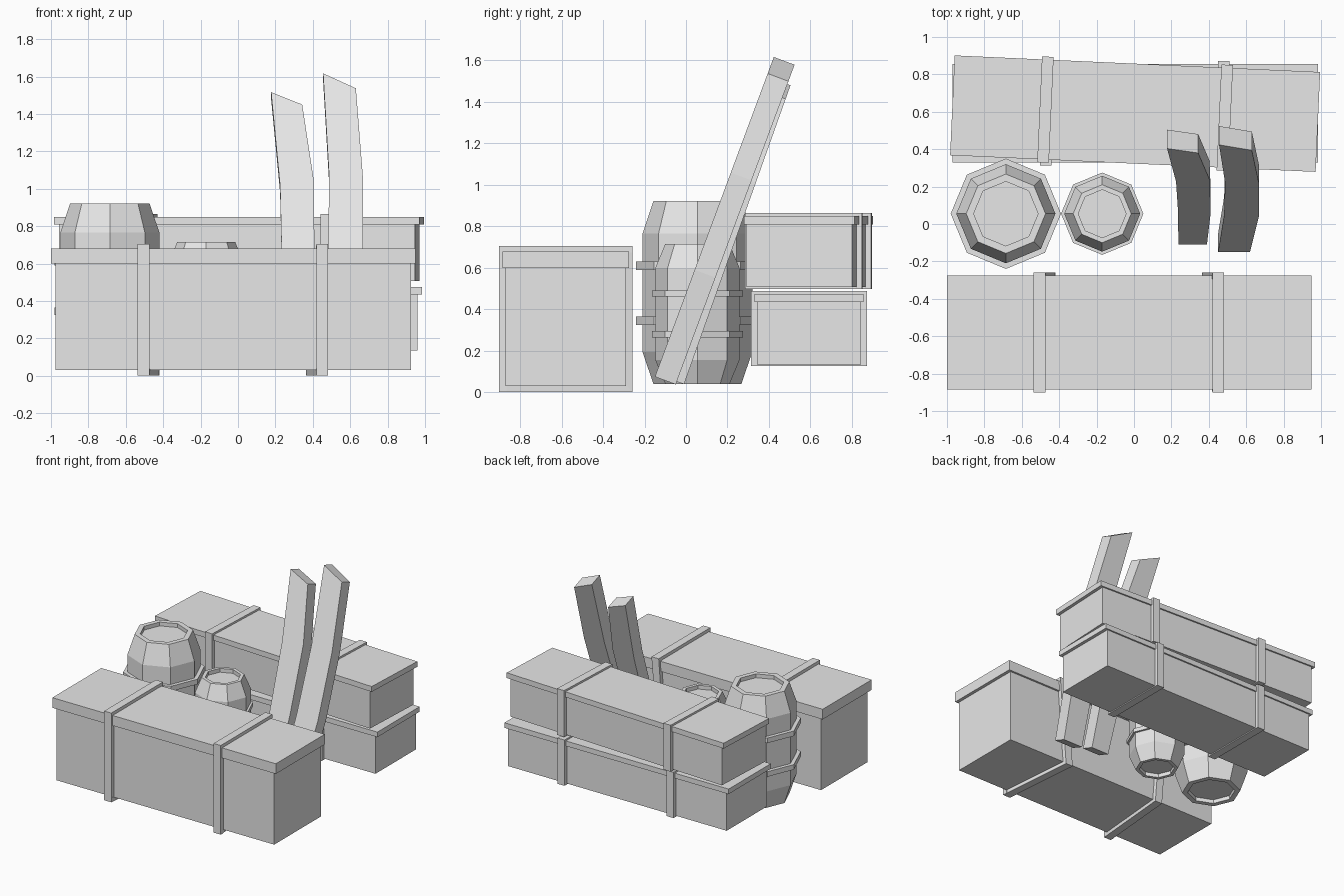
import bpy, bmesh, math
from mathutils import Vector, Matrix

if "Cube" in bpy.data.objects:
    bpy.data.objects.remove(bpy.data.objects["Cube"])

grey = bpy.data.materials.new("plain_grey")
grey.diffuse_color = (0.8, 0.8, 0.8, 1)
grey.use_nodes = True
grey.node_tree.nodes["Principled BSDF"].inputs["Base Color"].default_value = grey.diffuse_color


def finish(name, bm, matrix=None):
    bmesh.ops.recalc_face_normals(bm, faces=bm.faces)
    mesh = bpy.data.meshes.new(name)
    bm.to_mesh(mesh)
    bm.free()
    mesh.materials.append(grey)
    ob = bpy.data.objects.new(name, mesh)
    bpy.context.collection.objects.link(ob)
    if matrix:
        ob.matrix_world = matrix
    return ob


def box(bm, x, y, z):
    """Add a box from three (min, max) ranges and return its vertices."""
    size = Vector((x[1] - x[0], y[1] - y[0], z[1] - z[0]))
    mid = Vector((x[0] + x[1], y[0] + y[1], z[0] + z[1])) / 2
    m = Matrix.Translation(mid) @ Matrix.Diagonal((*size, 1))
    return bmesh.ops.create_cube(bm, size=1, matrix=m)["verts"]


def crate(name, centre, turn, half_x, half_y, z0, z1, lid, inset,
          straps, out, under, over, skew=(0, 0)):
    m = Matrix.Translation((*centre, 0)) @ Matrix.Rotation(math.radians(turn), 4, 'Z')
    bm = bmesh.new()
    bx, by = half_x - inset[0], half_y - inset[1]
    box(bm, (-bx, bx), (-by, by), (z0, z1 - lid))
    finish(name + "_body", bm, m)

    bm = bmesh.new()
    box(bm, (-half_x, half_x), (-half_y, half_y), (z1 - lid, z1))
    finish(name + "_lid", bm, m)

    # straps wrapped round the crate as four plates each
    bm = bmesh.new()
    yo, zb, zt = half_y + out, z0 - under, z1 + over
    for x, sk in zip(straps, skew):
        w = (x - 0.031, x + 0.031)
        box(bm, w, (-yo, yo), (z1 - 0.005, zt))
        box(bm, w, (-yo, -by + 0.005), (zb, zt))
        back = box(bm, w, (by - 0.005, yo), (zb, zt))
        base = box(bm, w, (-yo, yo), (zb, z0 + 0.005))
        for v in back:
            if v.co.z < z0:
                v.co.x += sk
        for v in base:
            if v.co.y > 0:
                v.co.x += sk
    finish(name + "_straps", bm, m)


def lathe(bm, profile, closed=False, sides=8):
    rings = [[bm.verts.new((r * math.cos(i * math.tau / sides),
                            r * math.sin(i * math.tau / sides), z))
              for i in range(sides)] for r, z in profile]
    pairs = list(zip(rings, rings[1:])) + ([(rings[-1], rings[0])] if closed else [])
    for a, b in pairs:
        for i in range(sides):
            j = (i + 1) % sides
            bm.faces.new((a[i], a[j], b[j], b[i]))
    if not closed:
        bm.faces.new(rings[0])
        bm.faces.new(rings[-1])


def barrel(name, centre, belly, end, inner, heights, hoop_r, hoops):
    m = Matrix.Translation((*centre, 0))
    z0, za, zb, z1 = heights
    # staves with a recessed head at both ends
    bm = bmesh.new()
    lathe(bm, [(inner, z0 + 0.03), (inner, z0), (end, z0), (belly, za),
               (belly, zb), (end, z1), (inner, z1), (inner, z1 - 0.03)])
    finish(name + "_staves", bm, m)
    bm = bmesh.new()
    for a, b in hoops:
        lathe(bm, [(belly - 0.01, a), (hoop_r, a), (hoop_r, b), (belly - 0.01, b)], True)
    finish(name + "_hoops", bm, m)


def plank(name, start, lean, left, right, thick=0.107):
    """Bowed plank: outlines are (x, distance along the plank)."""
    lean = math.radians(lean)
    along = Vector((0, math.sin(lean), math.cos(lean)))
    deep = Vector((0, math.cos(lean), -math.sin(lean))) * thick
    bm = bmesh.new()
    rows = []
    for (xl, sl), (xr, sr) in zip(left, right):
        a = Vector((xl, *start)) + along * sl
        b = Vector((xr, *start)) + along * sr
        rows.append([bm.verts.new(p) for p in (a, b, b + deep, a + deep)])
    for p, q in zip(rows, rows[1:]):
        for i in range(4):
            j = (i + 1) % 4
            bm.faces.new((p[i], p[j], q[j], q[i]))
    bm.faces.new(rows[0])
    bm.faces.new(rows[-1])
    finish(name, bm)


# crates
crate("front_crate", (-0.025, -0.58), 0, 0.975, 0.305, 0.03, 0.68, 0.08, (0.025, 0.015),
      (-0.48, 0.475), 0.017, 0.028, 0.025, (0.055, -0.055))
crate("lower_back_crate", (0.007, 0.593), 0, 0.978, 0.263, 0.135, 0.475, 0.04, (0.025, 0.012),
      (-0.478, 0.473), 0.016, 0.008, 0.013)
crate("upper_back_crate", (0.006, 0.59), -2.6, 0.978, 0.267, 0.507, 0.85, 0.042, (0.025, 0.012),
      (-0.48, 0.48), 0.016, 0.008, 0.015)

# barrels
barrel("large_barrel", (-0.685, 0.055), 0.265, 0.212, 0.172, (0.04, 0.195, 0.765, 0.922),
       0.295, ((0.325, 0.365), (0.59, 0.63)))
barrel("small_barrel", (-0.17, 0.055), 0.203, 0.155, 0.128, (0.04, 0.155, 0.6, 0.715),
       0.22, ((0.265, 0.295), (0.462, 0.492)))

# leaning bowed planks
plank("long_plank", (-0.15, 0.075), 20.4,
      ((0.45, 0), (0.482, 0.56), (0.487, 1.06), (0.455, 1.645)),
      ((0.62, 0), (0.668, 0.55), (0.668, 1.05), (0.63, 1.56)))
plank("short_plank", (-0.11, 0.075), 19.6,
      ((0.237, 0), (0.236, 0.5), (0.225, 1.0), (0.177, 1.53)),
      ((0.39, 0), (0.41, 0.51), (0.405, 1.03), (0.343, 1.46)))
